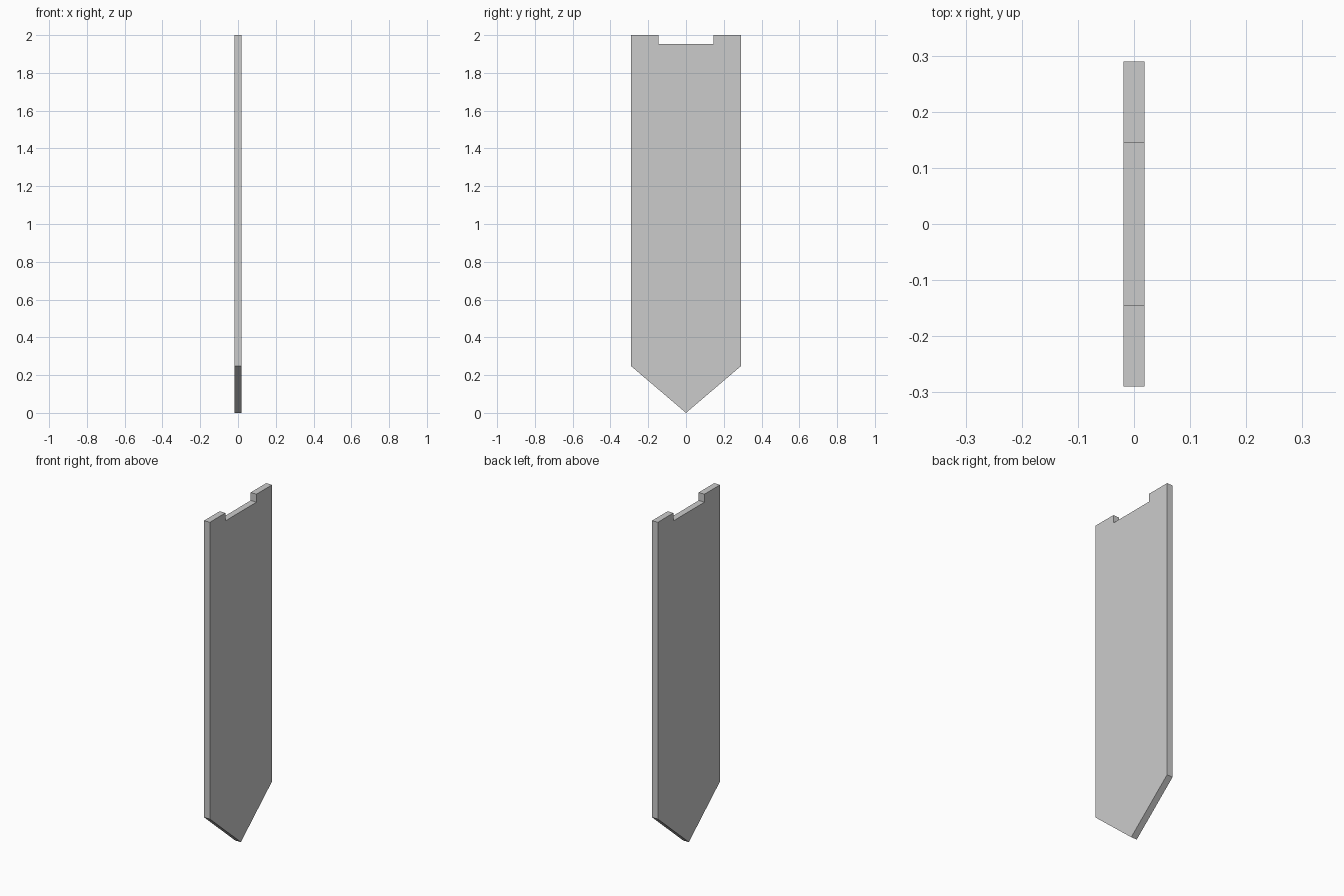
import bpy, bmesh

if "Cube" in bpy.data.objects:
    bpy.data.objects.remove(bpy.data.objects["Cube"])

HALF_THICK = 0.0188

# Half outline of the plank (y, z), from the pointed tip up to the top notch
half = [(0.29, 0.247), (0.29, 2.0), (0.145, 2.0), (0.145, 1.953)]
outline = [(0.0, 0.0)] + half + [(-y, z) for y, z in reversed(half)]

# Pointed plank: outline face extruded through its thickness
bm = bmesh.new()
face = bm.faces.new([bm.verts.new((-HALF_THICK, y, z)) for y, z in outline])
ext = bmesh.ops.extrude_face_region(bm, geom=[face], use_keep_orig=True)
moved = [g for g in ext["geom"] if isinstance(g, bmesh.types.BMVert)]
bmesh.ops.translate(bm, verts=moved, vec=(2 * HALF_THICK, 0, 0))
bmesh.ops.recalc_face_normals(bm, faces=bm.faces)

mesh = bpy.data.meshes.new("pointed_plank")
bm.to_mesh(mesh)
bm.free()
plank = bpy.data.objects.new("pointed_plank", mesh)
bpy.context.collection.objects.link(plank)
